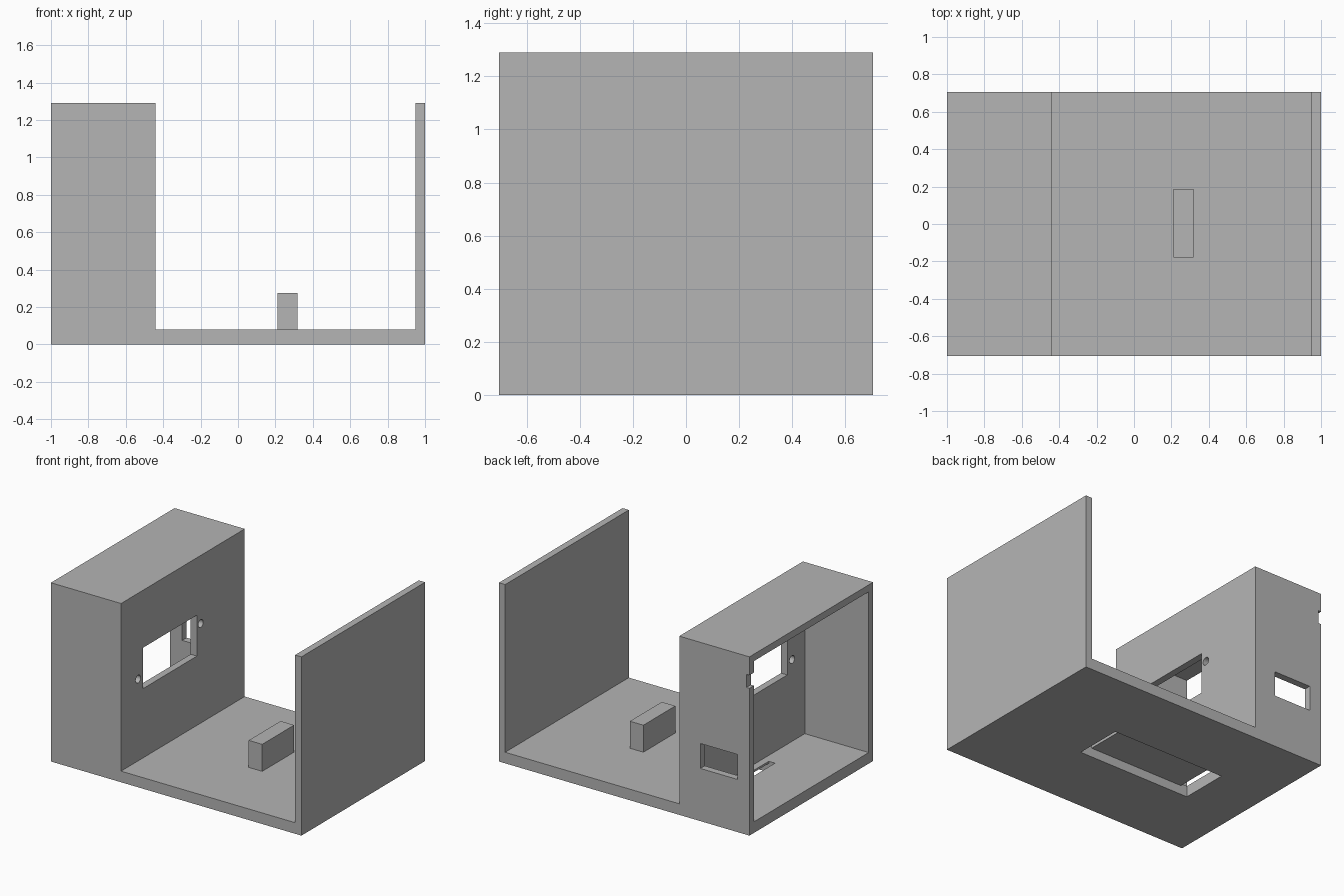
import bpy
import bmesh
import math
from mathutils import Matrix, Vector

cube = bpy.data.objects.get("Cube")
if cube:
    bpy.data.objects.remove(cube, do_unlink=True)

# Single grey plastic
GREY = (0.46, 0.46, 0.46, 1.0)
grey = bpy.data.materials.new("plain_grey")
grey.diffuse_color = GREY
grey.use_nodes = True
grey.node_tree.nodes["Principled BSDF"].inputs["Base Color"].default_value = GREY


def finish(name, bm):
    bmesh.ops.recalc_face_normals(bm, faces=bm.faces)
    mesh = bpy.data.meshes.new(name)
    bm.to_mesh(mesh)
    bm.free()
    mesh.materials.append(grey)
    obj = bpy.data.objects.new(name, mesh)
    bpy.context.collection.objects.link(obj)
    return obj


def box(name, x, y, z):
    """Box from (low, high) ranges on each axis."""
    bm = bmesh.new()
    bmesh.ops.create_cube(bm, size=1)
    for v in bm.verts:
        v.co = Vector([r[0] if c < 0 else r[1] for c, r in zip(v.co, (x, y, z))])
    return finish(name, bm)


def rod(name, x, y, z, radius):
    """Cylinder along x, used for drilled holes."""
    bm = bmesh.new()
    bmesh.ops.create_cone(bm, cap_ends=True, segments=24, radius1=radius,
                          radius2=radius, depth=0.2)
    bm.transform(Matrix.Translation((x, y, z)) @ Matrix.Rotation(math.pi / 2, 4, 'Y'))
    return finish(name, bm)


def cut(target, cutter):
    cutter.hide_render = True
    mod = target.modifiers.new("cut", 'BOOLEAN')
    mod.operation = 'DIFFERENCE'
    mod.solver = 'EXACT'
    mod.object = cutter
    bpy.context.view_layer.objects.active = target
    bpy.ops.object.modifier_apply(modifier=mod.name)
    bpy.data.objects.remove(cutter, do_unlink=True)


HALF = 0.705    # half depth
TOP = 1.29
FLOOR = 0.08
WALL = 0.05
INNER = -0.44   # face of the tall housing

# Housing, floor and end wall as one extruded profile
profile = [(-1, 0), (1, 0), (1, TOP), (1 - WALL, TOP), (1 - WALL, FLOOR),
           (INNER, FLOOR), (INNER, TOP), (-1, TOP)]
bm = bmesh.new()
face = bm.faces.new([bm.verts.new((x, -HALF, z)) for x, z in profile])
ext = bmesh.ops.extrude_face_region(bm, geom=[face])
bmesh.ops.translate(bm, vec=(0, 2 * HALF, 0),
                    verts=[g for g in ext["geom"] if isinstance(g, bmesh.types.BMVert)])
body = finish("housing_body", bm)

# Hollow of the housing, open at its outer end
cut(body, box("cavity", (-1.2, INNER - WALL), (WALL - HALF, HALF - WALL),
              (FLOOR, TOP - WALL)))

# Display window and its two screw holes
cut(body, box("display_window", (-0.6, -0.4), (-0.455, 0.16), (0.58, 0.875)))
for y, z in ((-0.51, 0.67), (0.204, 0.798)):
    cut(body, rod("screw_hole", INNER, y, z, 0.028))

# Sensor hole in the end wall
cut(body, rod("sensor_hole", 1, 0, 0.715, 0.017))

# Socket opening and edge notch in the rear side
cut(body, box("socket_opening", (-0.904, -0.608), (0.6, 0.8), (0.38, 0.56)))
cut(body, box("edge_notch", (-1.1, -0.976), (0.6, 0.8), (1.063, 1.157)))

# Cable channel under the floor, opening into the housing
SLOT_Y = (-0.17, 0.18)
cut(body, box("cable_channel", (-0.592, 0.31), SLOT_Y, (-0.1, 0.065)))
cut(body, box("cable_inlet", (-0.592, -0.542), SLOT_Y, (0.03, 0.2)))

# Hollow block at the far end of the channel
block = box("cable_block", (0.21, 0.318), (-0.178, 0.186), (FLOOR, 0.275))
for part in (body, block):
    cut(part, box("block_hollow", (0.218, 0.31), SLOT_Y, (0.03, 0.265)))
